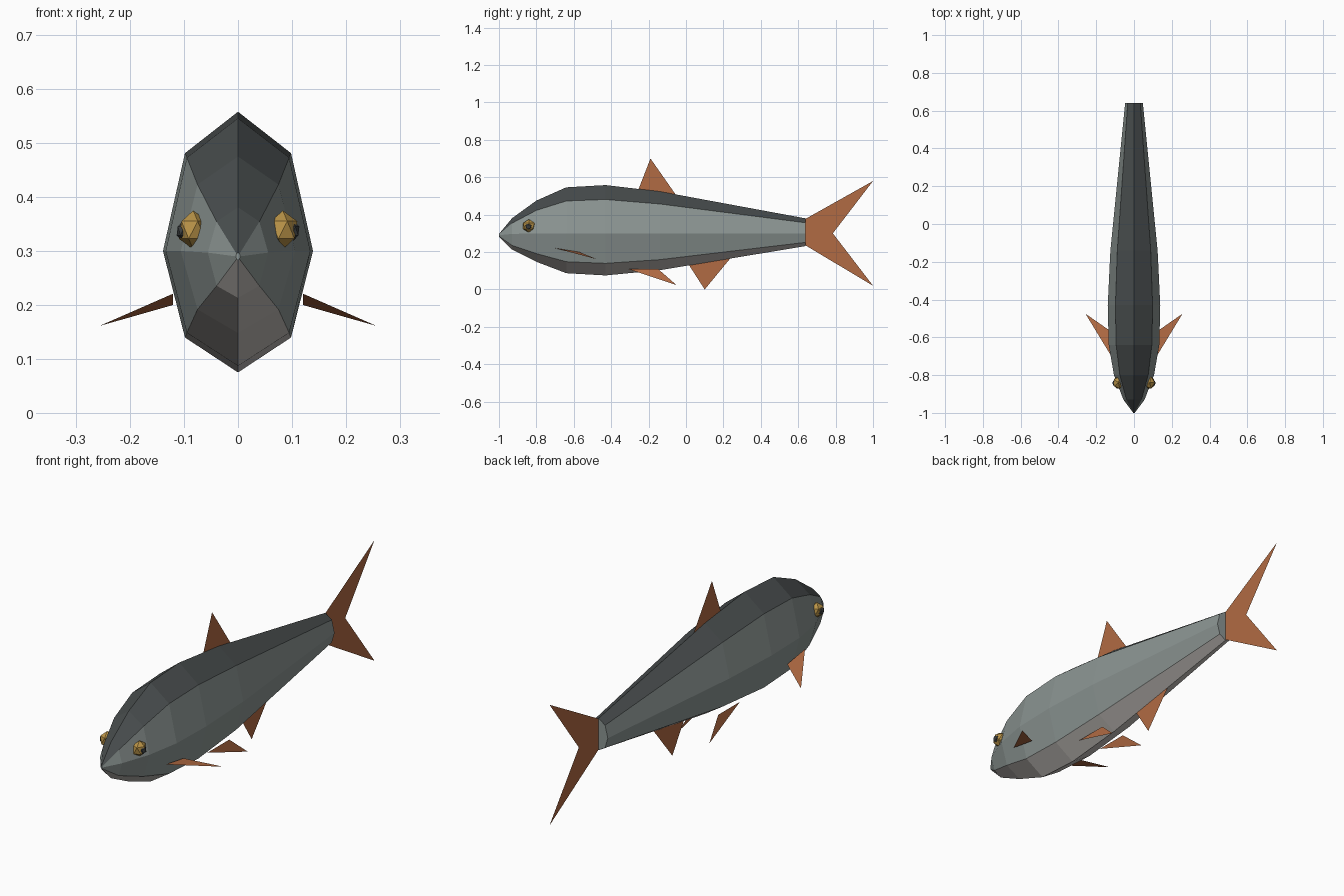
import bpy, bmesh, math
from mathutils import Matrix

if "Cube" in bpy.data.objects:
    bpy.data.objects.remove(bpy.data.objects["Cube"])


def material(name, rgb):
    m = bpy.data.materials.new(name)
    m.diffuse_color = (*rgb, 1)
    m.use_nodes = True
    m.node_tree.nodes["Principled BSDF"].inputs["Base Color"].default_value = m.diffuse_color
    return m


DARK = material("dark_back", (0.064, 0.073, 0.074))
SIDE = material("silver_side", (0.26, 0.30, 0.29))
BELLY = material("pale_belly", (0.52, 0.495, 0.47))
FIN = material("rust_fin", (0.44, 0.145, 0.056))
GOLD = material("gold_eye", (0.49, 0.295, 0.065))
BLACK = material("black_pupil", (0.045, 0.05, 0.052))


def finish(name, bm, mats):
    mesh = bpy.data.meshes.new(name)
    bm.to_mesh(mesh)
    bm.free()
    for m in mats:
        mesh.materials.append(m)
    ob = bpy.data.objects.new(name, mesh)
    bpy.context.collection.objects.link(ob)
    return ob


# Body: eight-sided rings at (y, half width, bottom z, top z)
stations = [
    (-1.00, 0.004, 0.283, 0.297),
    (-0.93, 0.056, 0.213, 0.381),
    (-0.80, 0.106, 0.148, 0.475),
    (-0.64, 0.134, 0.087, 0.546),
    (-0.43, 0.139, 0.075, 0.558),
    (-0.14, 0.125, 0.103, 0.524),
    (0.64, 0.047, 0.232, 0.380),
]
bm = bmesh.new()
rings = []
for y, w, low, top in stations:
    mid, h = (low + top) / 2, (top - low) / 2
    ring = []
    for i in range(8):
        a = i * math.pi / 4
        z = mid + h * math.cos(a)
        if i % 2:
            z -= 0.025 * h
        if i in (2, 6):
            z = min(mid, 0.30)
        ring.append(bm.verts.new((w * math.sin(a), y, z)))
    rings.append(ring)
for r0, r1 in zip(rings, rings[1:]):
    for i in range(8):
        j = (i + 1) % 8
        f = bm.faces.new((r0[i], r0[j], r1[j], r1[i]))
        # Dark along the back, pale along the belly, silver between
        f.material_index = 1 if i in (0, 7) else 2 if i in (3, 4) else 0
bm.faces.new(rings[0])
bm.faces.new(rings[-1])
bmesh.ops.recalc_face_normals(bm, faces=bm.faces)
finish("body", bm, [SIDE, DARK, BELLY])


# Fins: thin single sheets, fanned from the first point
def fin(name, points):
    b = bmesh.new()
    v = [b.verts.new(p) for p in points]
    for i in range(1, len(v) - 1):
        b.faces.new((v[0], v[i], v[i + 1]))
    return finish(name, b, [FIN])


# The tail fans out from its notch
fin("tail_fin", [(0, 0.785, 0.30), (0, 1.0, 0.58), (0, 0.64, 0.378),
                 (0, 0.64, 0.235), (0, 1.0, 0.02)])
fin("dorsal_fin", [(0, -0.26, 0.52), (0, -0.05, 0.50), (0, -0.19, 0.70)])
fin("anal_fin", [(0, 0.01, 0.14), (0, 0.10, 0.0), (0, 0.24, 0.17)])


# Eyes and pupils: faceted balls
def ball(name, centre, size, mat):
    b = bmesh.new()
    bmesh.ops.create_icosphere(b, subdivisions=1, radius=1)
    bmesh.ops.transform(b, verts=b.verts,
                        matrix=Matrix.Translation(centre) @ Matrix.Diagonal((*size, 1)))
    return finish(name, b, [mat])


# Paired parts
for s, side in ((1, "right"), (-1, "left")):
    fin(side + "_pectoral_fin", [(s * 0.12, -0.70, 0.221), (s * 0.12, -0.57, 0.20),
                                 (s * 0.257, -0.475, 0.161)])
    fin(side + "_pelvic_fin", [(s * 0.06, -0.31, 0.11), (s * 0.06, -0.15, 0.11),
                               (s * 0.085, -0.05, 0.023)])
    ball(side + "_eye", (s * 0.083, -0.84, 0.339), (0.030, 0.036, 0.036), GOLD)
    ball(side + "_pupil", (s * 0.103, -0.842, 0.337), (0.012, 0.018, 0.018), BLACK)
